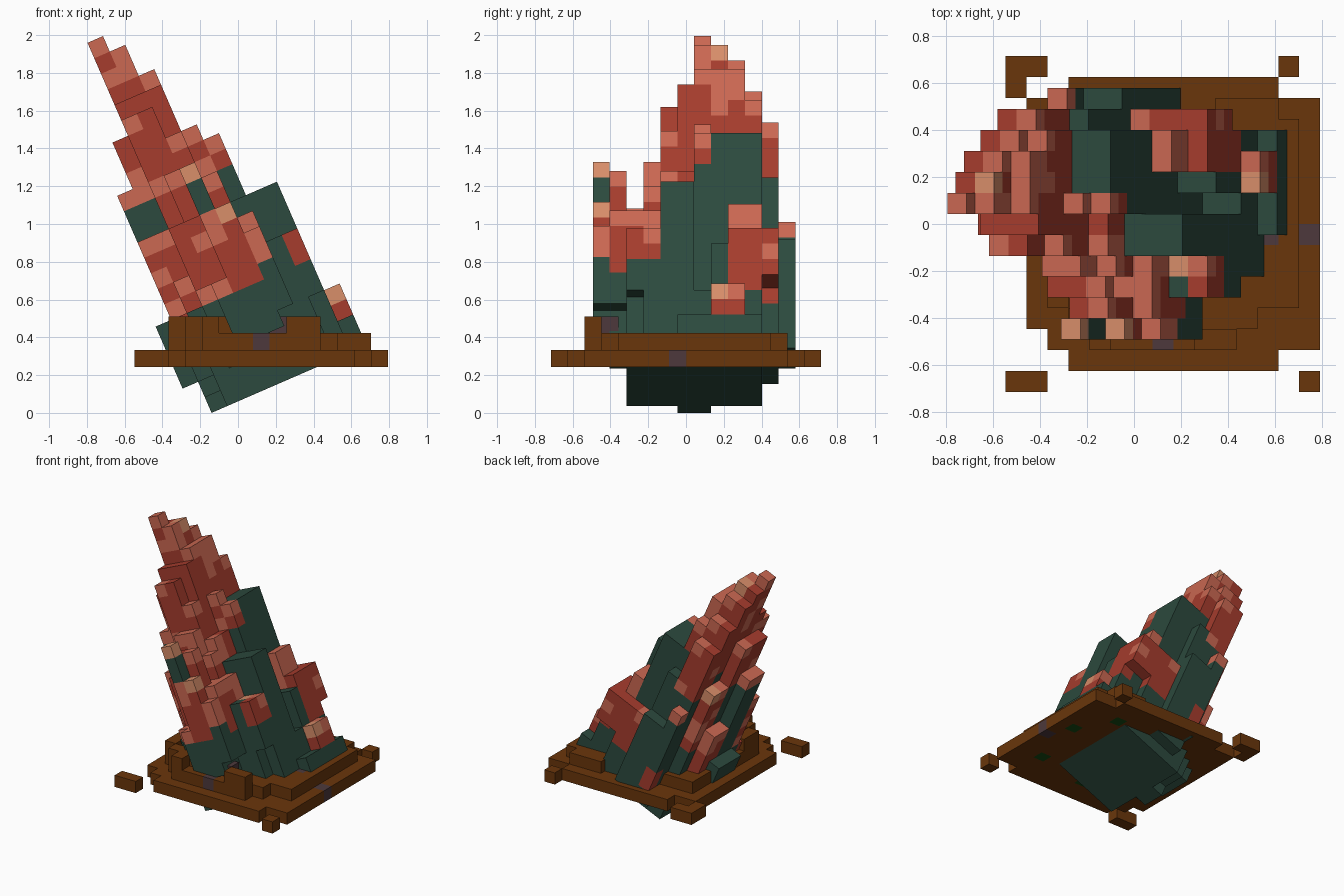
import bpy, bmesh, math, random
from mathutils import Matrix, Vector

if "Cube" in bpy.data.objects:
    bpy.data.objects.remove(bpy.data.objects["Cube"])

random.seed(11)
V = 0.0895                      # edge length of one block


def material(name, rgb):
    m = bpy.data.materials.new(name)
    lin = [((c / 255 + 0.055) / 1.055) ** 2.4 if c > 10 else c / 255 / 12.92 for c in rgb]
    m.diffuse_color = (*lin, 1)
    m.use_nodes = True
    m.node_tree.nodes["Principled BSDF"].inputs["Base Color"].default_value = m.diffuse_color
    return m


GREEN, RED, SALMON, PEACH, BROWN, PURPLE, LEAF = range(7)
MATS = [material("dark green", (44, 74, 62)), material("deep red", (166, 60, 45)),
        material("salmon", (203, 104, 82)), material("peach", (216, 142, 106)),
        material("brown earth", (106, 54, 11)), material("purple grey", (77, 57, 60)),
        material("leaf green", (22, 75, 18))]

# corners of a unit cell's face for each direction
FACES = {
    (1, 0, 0): [(1, 0, 0), (1, 1, 0), (1, 1, 1), (1, 0, 1)],
    (-1, 0, 0): [(0, 0, 0), (0, 0, 1), (0, 1, 1), (0, 1, 0)],
    (0, 1, 0): [(0, 1, 0), (0, 1, 1), (1, 1, 1), (1, 1, 0)],
    (0, -1, 0): [(0, 0, 0), (1, 0, 0), (1, 0, 1), (0, 0, 1)],
    (0, 0, 1): [(0, 0, 1), (1, 0, 1), (1, 1, 1), (0, 1, 1)],
    (0, 0, -1): [(0, 0, 0), (0, 1, 0), (1, 1, 0), (1, 0, 0)],
}


def build(name, cells, occupied, matrix, spots=()):
    """Skin a set of coloured blocks, leaving out hidden inner faces."""
    bm = bmesh.new()
    verts = {}
    for (x, y, z), colour in cells.items():
        for d, corners in FACES.items():
            if (x + d[0], y + d[1], z + d[2]) in occupied:
                continue
            ring = []
            for c in corners:
                k = (x + c[0], y + c[1], z + c[2])
                if k not in verts:
                    verts[k] = bm.verts.new(matrix @ (Vector(k) * V))
                ring.append(verts[k])
            f = bm.faces.new(ring)
            f.material_index = LEAF if d[2] < 0 and (x, y, z) in spots else colour
    me = bpy.data.meshes.new(name)
    bm.to_mesh(me)
    bm.free()
    for m in MATS:
        me.materials.append(m)
    bpy.context.collection.objects.link(bpy.data.objects.new(name, me))


def pillars(boxes, tip=SALMON):
    """Boxes as x0, x1, y0, y1, z0, z1, red cap depth."""
    cells = {}
    for x0, x1, y0, y1, z0, z1, cap in boxes:
        for x in range(x0, x1):
            for y in range(y0, y1):
                for z in range(z0, z1):
                    depth = z1 - 1 - z
                    if depth >= cap:
                        c = GREEN
                    elif depth == 0:
                        c = tip
                    else:
                        c = SALMON if random.random() < 0.2 else RED
                    cells[x, y, z] = c
    return cells


def paint(cells, colour, *keys):
    for k in keys:
        cells[k] = colour


# Tall red spire, with paler blocks towards the inner side
spire = pillars([
    (2, 3, 0, 1, 0, 23, 9), (3, 4, 0, 1, 0, 22, 9), (2, 4, 1, 2, 0, 22, 8),
    (2, 4, 2, 3, 0, 21, 7), (2, 4, 3, 4, 0, 19, 6),
    (2, 4, 4, 5, 1, 17, 5), (2, 5, -1, 0, 0, 19, 9), (2, 4, -2, -1, 0, 18, 9)], RED)
spire.update(pillars([
    (4, 5, 0, 3, 0, 20, 5), (4, 5, 3, 4, 0, 18, 3), (4, 5, 4, 5, 1, 13, 0),
    (4, 5, -2, -1, 0, 16, 6)]))
paint(spire, SALMON, (2, 0, 22), (3, 0, 21), (3, 0, 20), (3, 2, 20), (3, 3, 18),
      (3, 4, 16), (2, -2, 17))
paint(spire, PEACH, (3, 1, 21))

# Lower steps on the leaning side
left_steps = pillars([
    (1, 2, -1, 2, 0, 17, 4), (0, 1, -1, 1, 0, 14, 1), (0, 1, -2, -1, 1, 11, 5),
    (1, 2, -2, -1, 0, 11, 4), (1, 2, 2, 4, 0, 13, 6), (0, 1, 1, 3, 1, 9, 5),
    (0, 1, -3, -2, 2, 6, 2), (-1, 0, -1, 2, 2, 6, 0)])
paint(left_steps, PEACH, (1, 3, 12))
paint(left_steps, RED, (1, -1, 16), (1, 0, 16), (0, -3, 5))

# Broad green columns in the middle and on the right
columns = pillars([
    (5, 7, 1, 4, 0, 15, 0), (5, 6, 0, 1, 0, 16, 3), (6, 7, 0, 1, 0, 15, 2),
    (5, 6, -2, 0, 0, 13, 3), (6, 9, -2, 0, 0, 11, 0), (7, 9, 0, 1, 0, 4, 0),
    (7, 9, 1, 2, 0, 7, 0), (9, 10, -1, 4, 0, 2, 0), (9, 10, 1, 3, 0, 4, 2)])
paint(columns, RED, (5, -1, 12), (9, 2, 2), (9, 1, 2))
paint(columns, PEACH, (9, 1, 3))

# Back right shoulder
back_shoulder = pillars([
    (7, 8, 2, 4, 0, 10, 4), (8, 9, 2, 4, 0, 8, 4), (5, 7, 4, 5, 1, 8, 4),
    (7, 9, 4, 5, 5, 8, 3), (2, 3, 5, 6, 2, 11, 1), (3, 5, 5, 6, 2, 9, 0)])
paint(back_shoulder, SALMON, (7, 2, 8), (7, 3, 8))
paint(back_shoulder, RED, (6, 4, 7), (7, 4, 7), (8, 4, 7), (8, 2, 7), (8, 3, 7),
      (2, 5, 4), (2, 5, 3))

# Front cluster
front_cluster = pillars([
    (3, 5, -3, -2, 0, 14, 7), (5, 6, -3, -2, 0, 12, 4), (6, 7, -4, -2, 0, 10, 4),
    (7, 9, -3, -2, 0, 8, 2), (7, 8, -4, -3, 0, 8, 0), (8, 9, -4, -3, 4, 8, 2),
    (2, 5, -4, -3, 0, 11, 5), (5, 6, -4, -3, 0, 10, 4), (4, 6, -5, -4, 2, 13, 7),
    (6, 7, -5, -4, 4, 10, 4), (2, 4, -5, -4, 2, 7, 1), (4, 5, -6, -5, 3, 14, 8),
    (5, 6, -6, -5, 3, 11, 5), (6, 7, -6, -5, 4, 9, 2), (3, 4, -6, -5, 3, 7, 1),
    (1, 3, -3, -2, 0, 8, 3), (1, 2, -4, -3, 0, 6, 0)])
paint(front_cluster, PEACH, (4, -6, 13), (5, -6, 10), (7, -3, 7))
paint(front_cluster, GREEN, (4, -6, 11), (4, -6, 12))
paint(front_cluster, RED, (2, -4, 10), (8, -4, 7), (8, -4, 6), (4, -5, 12), (3, -4, 10))

lean = Matrix.Translation((-0.14, 0.0435, 0)) @ Matrix.Rotation(math.radians(-23.5), 4, 'Y')
parts = {"tall_spire": spire, "left_steps": left_steps, "green_columns": columns,
         "back_shoulder": back_shoulder, "front_cluster": front_cluster}
filled = set().union(*parts.values())
for part, cells in parts.items():
    build(part, cells, filled, lean)

# Stepped earth base: x0, x1, y0, y1, layer
base = {}
for x0, x1, y0, y1, z in [
        (1, 15, 3, 14, 0), (2, 15, 2, 14, 0), (3, 13, 1, 15, 0),
        (2, 14, 4, 13, 1), (10, 13, 13, 14, 1), (3, 12, 3, 13, 1), (4, 11, 2, 3, 1),
        (3, 6, 3, 4, 2), (4, 5, 2, 3, 2), (9, 11, 2, 3, 2), (2, 3, 4, 6, 2)]:
    for x in range(x0, x1):
        for y in range(y0, y1):
            base[x, y, z] = BROWN
paint(base, PURPLE, (14, 7, 0), (7, 2, 1), (12, 7, 1), (6, 3, 2), (8, 3, 2))
ground = Matrix.Translation((-0.548, -0.716, 0.243))
build("earth_base", base, set(base), ground,
      {(4, 4, 0), (7, 3, 0), (12, 4, 0), (13, 9, 0), (11, 12, 0)})

# Loose clods at the corners
clods = {k: BROWN for k in [(0, 15, 0), (1, 15, 0), (0, 14, 0), (13, 15, 0),
                            (0, 0, 0), (1, 0, 0), (14, 0, 0)]}
build("loose_clods", clods, set(clods), ground)
